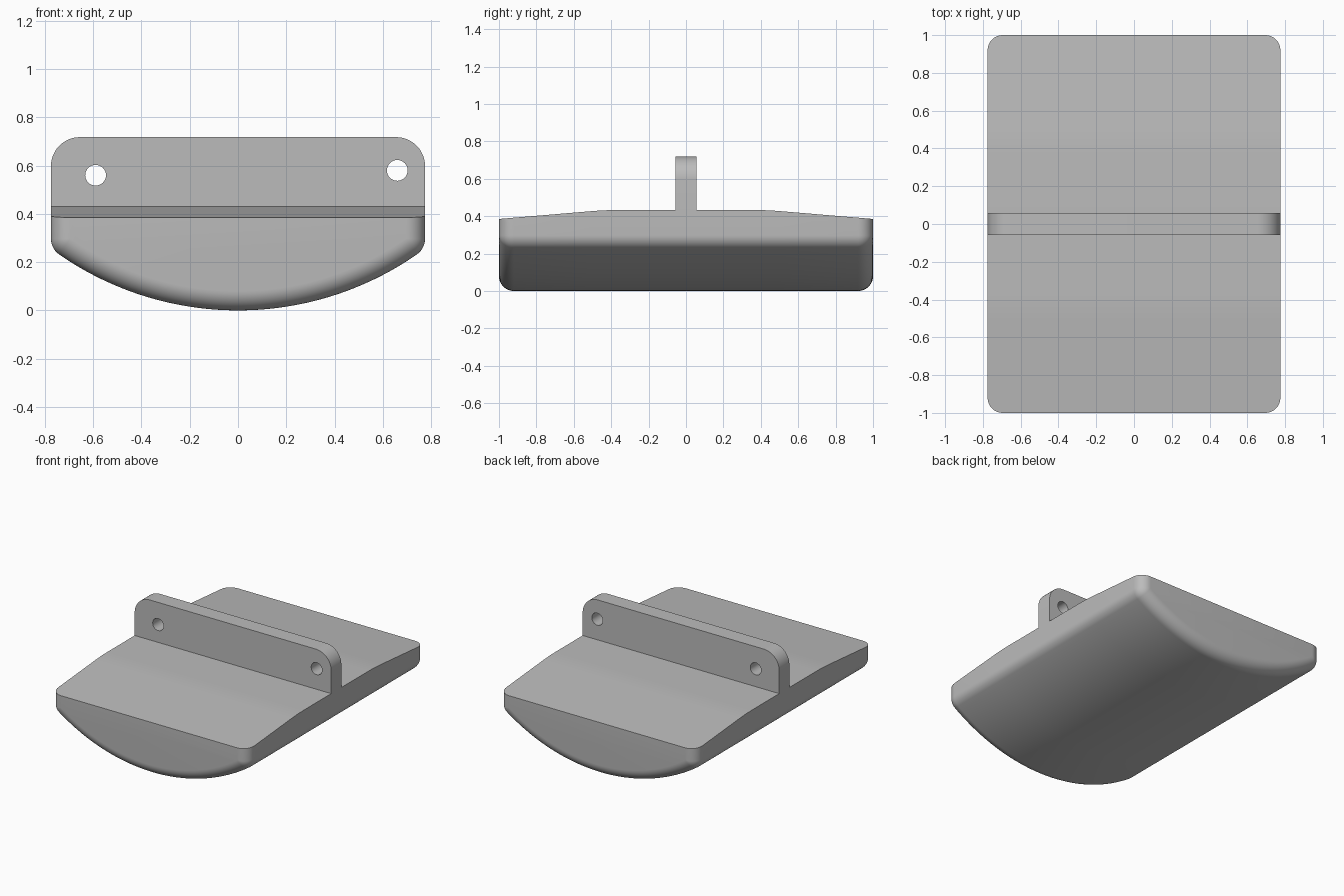
import bpy, bmesh
from math import sin, cos, pi, atan2, sqrt, radians

cube = bpy.data.objects.get("Cube")
if cube:
    bpy.data.objects.remove(cube)

HALF_W, HALF_L = 0.775, 1.0       # body half width and half length
BELLY, FILLET = 1.3, 0.08         # belly arc radius, edge rounding
DECK, DECK_END = 0.433, 0.385     # deck height in the middle and at the ends
FLAT, BLEND = 0.43, 0.08          # end of the level deck, softened bend
TAB_HALF, TAB_TOP, TAB_R = 0.057, 0.718, 0.12
STEPS = 10

grey = bpy.data.materials.new("mid grey")
grey.use_nodes = True
colour = (0.5, 0.5, 0.5, 1)
grey.diffuse_color = colour
grey.node_tree.nodes["Principled BSDF"].inputs["Base Color"].default_value = colour


def finish(obj):
    obj.data.materials.clear()
    obj.data.materials.append(grey)
    bpy.ops.object.select_all(action="DESELECT")
    obj.select_set(True)
    bpy.context.view_layer.objects.active = obj
    bpy.ops.object.shade_smooth_by_angle(angle=radians(30))


def deck_height(y):
    slope = (DECK - DECK_END) / (HALF_L - FLAT)
    t = abs(y) - FLAT
    if t <= -BLEND:
        return DECK
    if t < BLEND:
        return DECK - slope * (t + BLEND) ** 2 / (4 * BLEND)
    return DECK - slope * t


def section(y, inset):
    """Half-round cross-section, shrunk evenly by inset."""
    cx = HALF_W - FILLET
    cz = BELLY - sqrt((BELLY - FILLET) ** 2 - cx ** 2)
    end = atan2(cz - BELLY, cx)
    r = FILLET - inset
    right = [(HALF_W - inset, deck_height(y))]
    for i in range(STEPS + 1):
        a = end * i / STEPS
        right.append((cx + r * cos(a), cz + r * sin(a)))
    for i in range(1, 25):
        a = end + (-pi / 2 - end) * i / 24
        right.append(((BELLY - inset) * cos(a), BELLY + (BELLY - inset) * sin(a)))
    right[-1] = (0, inset)
    left = [(-x, z) for x, z in reversed(right[:-1])]
    return [(x, y, z) for x, z in right + left]


# Body: cross-sections lofted along its length, shrinking at the rounded ends
stations = []
for i in range(STEPS + 1):
    a = pi / 2 * i / STEPS
    stations.append((HALF_L - FILLET + FILLET * sin(a), FILLET * (1 - cos(a))))
half = [(FLAT + BLEND * k / 4, 0) for k in range(-4, 5)] + stations
stations = [(-y, d) for y, d in reversed(half)] + half

bm = bmesh.new()
rings = [[bm.verts.new(p) for p in section(y, d)] for y, d in stations]
for a, b in zip(rings, rings[1:]):
    for i in range(len(a)):
        j = (i + 1) % len(a)
        bm.faces.new((a[i], a[j], b[j], b[i]))
bm.faces.new(rings[0])
bm.faces.new(rings[-1])
bmesh.ops.remove_doubles(bm, verts=bm.verts, dist=1e-5)
bmesh.ops.recalc_face_normals(bm, faces=bm.faces)
mesh = bpy.data.meshes.new("curved_body")
bm.to_mesh(mesh)
bm.free()
body = bpy.data.objects.new("curved_body", mesh)
bpy.context.collection.objects.link(body)
finish(body)


# Upright tab: rounded outline with two holes, extruded through its thickness
def arc(cx, cz, r, start, stop, n):
    return [(cx + r * cos(start + (stop - start) * i / n),
             cz + r * sin(start + (stop - start) * i / n)) for i in range(n + 1)]


def add_loop(curve, points):
    spline = curve.splines.new("POLY")
    spline.points.add(len(points) - 1)
    for point, (x, z) in zip(spline.points, points):
        point.co = (x, z, 0, 1)
    spline.use_cyclic_u = True


curve = bpy.data.curves.new("upright_tab", "CURVE")
curve.dimensions = "2D"
curve.fill_mode = "BOTH"
curve.extrude = TAB_HALF
corner_x, corner_z = HALF_W - TAB_R, TAB_TOP - TAB_R
add_loop(curve, [(-HALF_W, DECK), (HALF_W, DECK)]
         + arc(corner_x, corner_z, TAB_R, 0, pi / 2, 12)
         + arc(-corner_x, corner_z, TAB_R, pi / 2, pi, 12))
for x, z in ((-0.59, 0.56), (0.66, 0.58)):
    add_loop(curve, arc(x, z, 0.043, 0, 2 * pi, 32)[:-1])

tab = bpy.data.objects.new("upright_tab", curve)
bpy.context.collection.objects.link(tab)
tab.rotation_euler.x = pi / 2
bpy.ops.object.select_all(action="DESELECT")
tab.select_set(True)
bpy.context.view_layer.objects.active = tab
bpy.ops.object.convert(target="MESH")
tab = bpy.context.view_layer.objects.active
bm = bmesh.new()
bm.from_mesh(tab.data)
bmesh.ops.remove_doubles(bm, verts=bm.verts, dist=1e-5)
bmesh.ops.recalc_face_normals(bm, faces=bm.faces)
bm.to_mesh(tab.data)
bm.free()
finish(tab)
